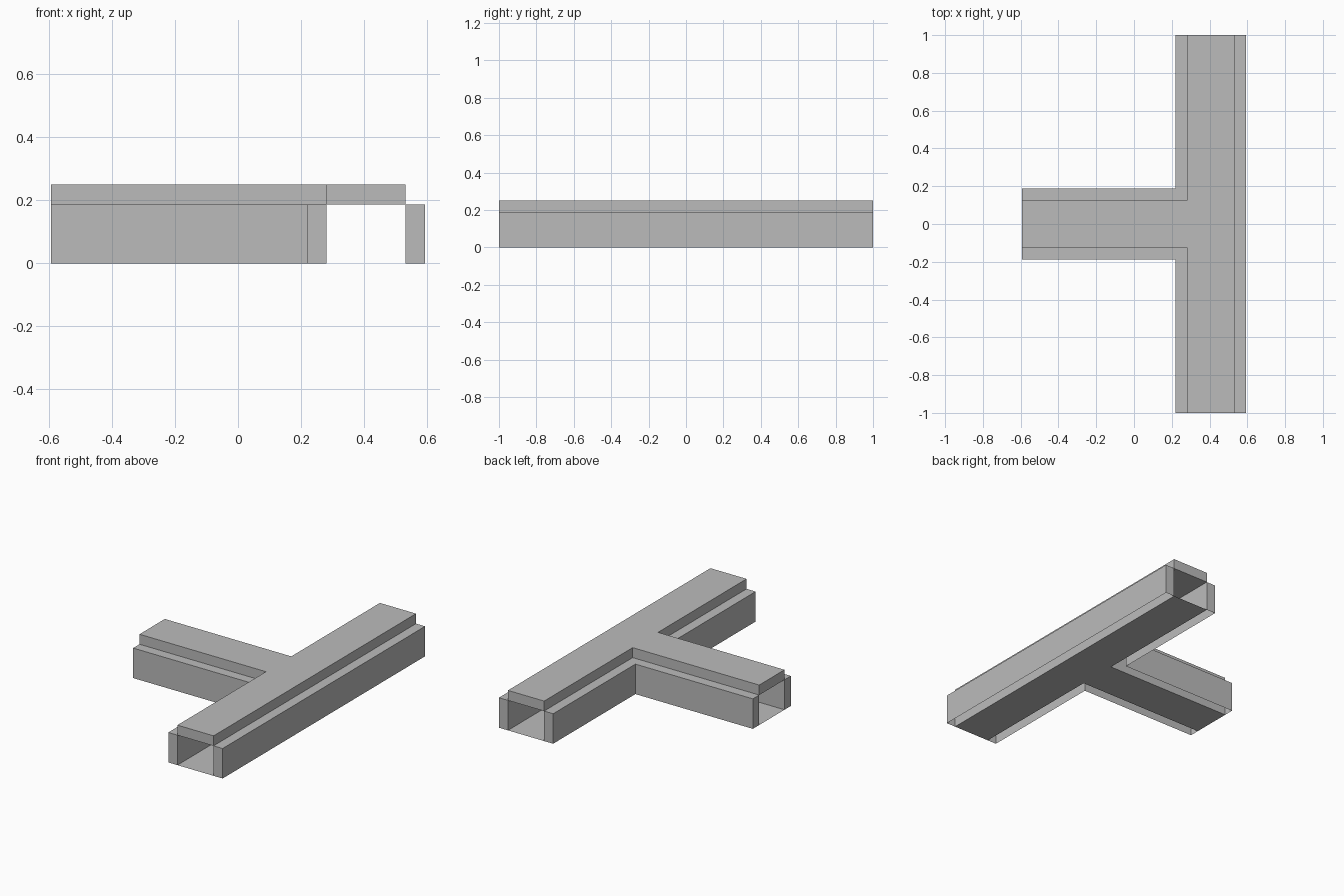
import bpy, bmesh

if "Cube" in bpy.data.objects:
    bpy.data.objects.remove(bpy.data.objects["Cube"])

U = 1 / 16                      # wall thickness, the module of the piece
H, TOP = 3 * U, 4 * U           # wall height, roof top
X_END = 9.5 * U                 # half extent in x
X_IN, X_OUT = 8.5 * U, X_END    # straight wall, inner and outer face
C_IN, C_OUT = 4.5 * U, 3.5 * U  # corner walls, inner and outer face
A_IN, A_OUT = 2 * U, 3 * U      # branch walls, inner and outer face

grey = bpy.data.materials.new("plain grey")
grey.diffuse_color = (0.5, 0.5, 0.5, 1)
grey.use_nodes = True
grey.node_tree.nodes["Principled BSDF"].inputs["Base Color"].default_value = grey.diffuse_color


def prism(name, outline, z0, z1, bottom=True):
    """Extrude a counter-clockwise outline upwards; z0 == z1 gives a flat sheet."""
    bm = bmesh.new()
    low = [bm.verts.new((x, y, z0)) for x, y in outline]
    if bottom:
        bm.faces.new(low[::-1])
    if z1 > z0:
        high = [bm.verts.new((x, y, z1)) for x, y in outline]
        bm.faces.new(high)
        n = len(low)
        for i in range(n):
            j = (i + 1) % n
            bm.faces.new((low[i], low[j], high[j], high[i]))
    mesh = bpy.data.meshes.new(name)
    bm.to_mesh(mesh)
    bm.free()
    mesh.materials.append(grey)
    ob = bpy.data.objects.new(name, mesh)
    bpy.context.collection.objects.link(ob)
    return ob


# T-shaped inside of the passage
tee = [(X_IN, -1), (X_IN, 1), (C_IN, 1), (C_IN, A_IN), (-X_END, A_IN),
       (-X_END, -A_IN), (C_IN, -A_IN), (C_IN, -1)]
prism("floor", tee, 0, 0)
prism("roof", tee, H, TOP)

# Straight wall along the long side, hollow underneath
prism("straight_wall", [(X_IN, -1), (X_OUT, -1), (X_OUT, 1), (X_IN, 1)],
      0, H, bottom=False)

# Corner wall beside the branch, mirrored to the other side
corner = prism("corner_walls",
               [(C_OUT, 1), (C_OUT, A_OUT), (-X_END, A_OUT),
                (-X_END, A_IN), (C_IN, A_IN), (C_IN, 1)],
               0, H, bottom=False)
mirror = corner.modifiers.new("mirror", 'MIRROR')
mirror.use_axis = (False, True, False)
mirror.use_mirror_merge = False
